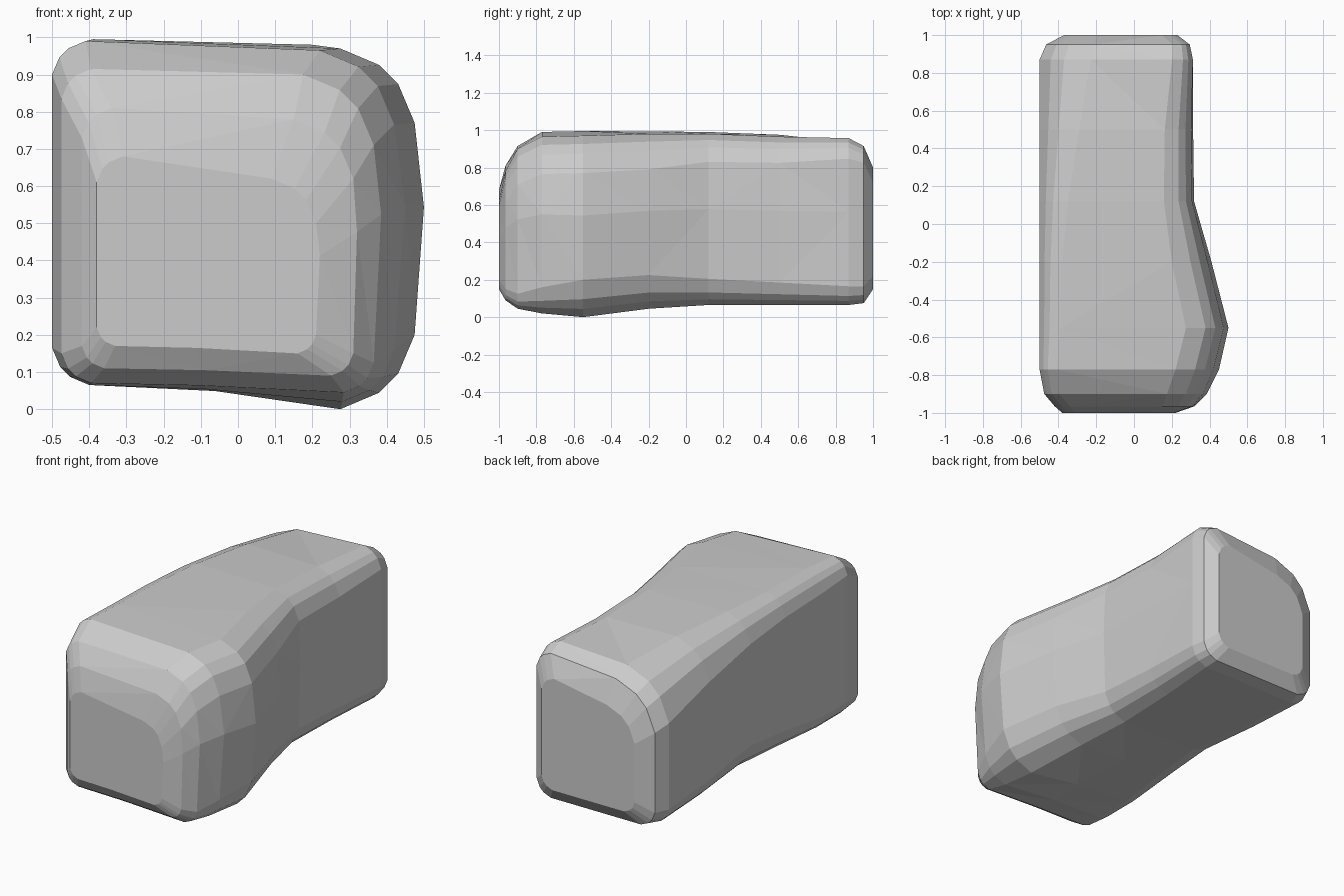
import bpy, bmesh

# Cross-sections along y: (y, left x, right x, bottom z left/right, top z left/right,
#   chamfers: left bottom, left top, right bottom, right top, then right bulge)
SECTIONS = [
    (-1.00, -0.38, 0.22, 0.17, 0.15, 0.68, 0.62, 0.05, 0.07, 0.05, 0.12, 0.01),
    (-0.965, -0.42, 0.32, 0.11, 0.09, 0.81, 0.78, 0.06, 0.08, 0.06, 0.16, 0.01),
    (-0.90, -0.475, 0.385, 0.07, 0.045, 0.915, 0.90, 0.08, 0.08, 0.08, 0.19, 0.02),
    (-0.77, -0.50, 0.45, 0.065, 0.02, 0.99, 0.965, 0.10, 0.09, 0.14, 0.20, 0.03),
    (-0.55, -0.50, 0.50, 0.065, 0.00, 0.995, 0.97, 0.10, 0.11, 0.20, 0.20, 0.025),
    (-0.20, -0.50, 0.41, 0.065, 0.045, 0.993, 0.98, 0.15, 0.12, 0.18, 0.19, 0.02),
    (0.12, -0.50, 0.318, 0.07, 0.065, 0.99, 0.98, 0.18, 0.15, 0.14, 0.15, 0.01),
    (0.50, -0.50, 0.313, 0.065, 0.065, 0.975, 0.965, 0.13, 0.21, 0.12, 0.14, 0.01),
    (0.87, -0.50, 0.312, 0.065, 0.065, 0.935, 0.957, 0.10, 0.27, 0.10, 0.11, 0.0),
    (0.95, -0.465, 0.295, 0.075, 0.075, 0.88, 0.915, 0.09, 0.25, 0.09, 0.09, 0.0),
    (1.00, -0.37, 0.23, 0.15, 0.15, 0.74, 0.80, 0.07, 0.18, 0.07, 0.08, 0.0),
]


def ring(y, xl, xr, bl, br, tl, tr, clb, clt, crb, crt, bulge):
    """Blocky outline with three-step chamfered corners and a bulging right side."""
    pts = []

    def corner(x, z, sx, sz, c, flip):
        steps = [(0, 1), (0.22, 0.48), (0.48, 0.22), (1, 0)]
        quad = [(x + sx * c * u, z + sz * c * v) for u, v in steps]
        pts.extend(reversed(quad) if flip else quad)

    x2 = xr - bulge
    corner(xl, bl, 1, 1, clb, False)
    pts.append((xl * 0.55 + x2 * 0.45, bl * 0.75 + br * 0.25))
    corner(x2, br, -1, 1, crb, True)
    pts.append((xr, br + (tr - br) * 0.56))
    corner(x2, tr, -1, -1, crt, False)
    corner(xl, tl, 1, -1, clt, True)
    return [(x, y, z) for x, z in pts]


# Rock block: sections lofted together, ends capped
bm = bmesh.new()
rings = [[bm.verts.new(p) for p in ring(*s)] for s in SECTIONS]
n = len(rings[0])
for a, b in zip(rings, rings[1:]):
    for i in range(n):
        j = (i + 1) % n
        bm.faces.new((a[i], a[j], b[j], b[i]))
bm.faces.new(rings[0])
bm.faces.new(rings[-1])
# Triangulated flat facets
bmesh.ops.triangulate(bm, faces=bm.faces[:])
bmesh.ops.recalc_face_normals(bm, faces=bm.faces[:])

mesh = bpy.data.meshes.new("rock_block")
bm.to_mesh(mesh)
bm.free()
rock = bpy.data.objects.new("rock_block", mesh)
bpy.context.collection.objects.link(rock)
